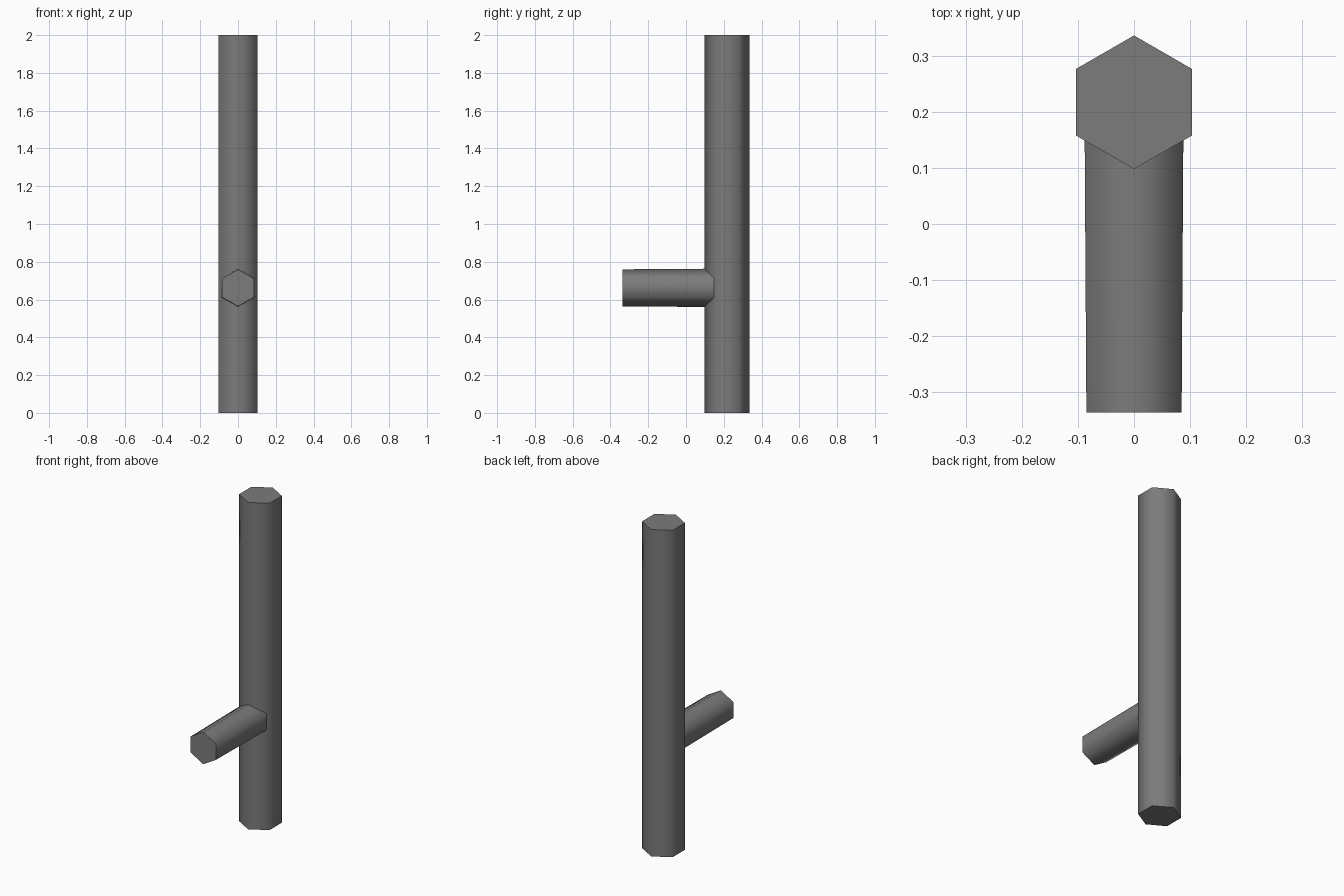
import bpy
import math

cube = bpy.data.objects.get("Cube")
if cube:
    bpy.data.objects.remove(cube, do_unlink=True)

SIDES = 6
SMOOTH_ANGLE = math.radians(70)

grey = bpy.data.materials.new("mid_grey")
grey.use_nodes = True
colour = (0.2, 0.2, 0.2, 1)
grey.diffuse_color = colour
grey.node_tree.nodes["Principled BSDF"].inputs["Base Color"].default_value = colour


def hex_rod(name, r_start, r_end, length, centre, rotation=(0, 0, 0)):
    """Six-sided rod with soft sides and crisp flat ends."""
    bpy.ops.mesh.primitive_cone_add(
        vertices=SIDES, radius1=r_start, radius2=r_end, depth=length,
        location=centre, rotation=rotation)
    rod = bpy.context.object
    rod.name = name
    rod.data.materials.append(grey)
    bpy.ops.object.shade_smooth_by_angle(angle=SMOOTH_ANGLE)
    return rod


# Upright shaft, corners towards front and back
shaft_y = 0.217
hex_rod("shaft", 0.119, 0.119, 2, (0, shaft_y, 1))

# Side grip, slightly thinner at its free front end, rooted inside the shaft
front_y = -0.336
grip_length = shaft_y - front_y
hex_rod("side_grip", 0.102, 0.098, grip_length,
        (0, front_y + grip_length / 2, 0.662), (math.radians(90), 0, 0))
